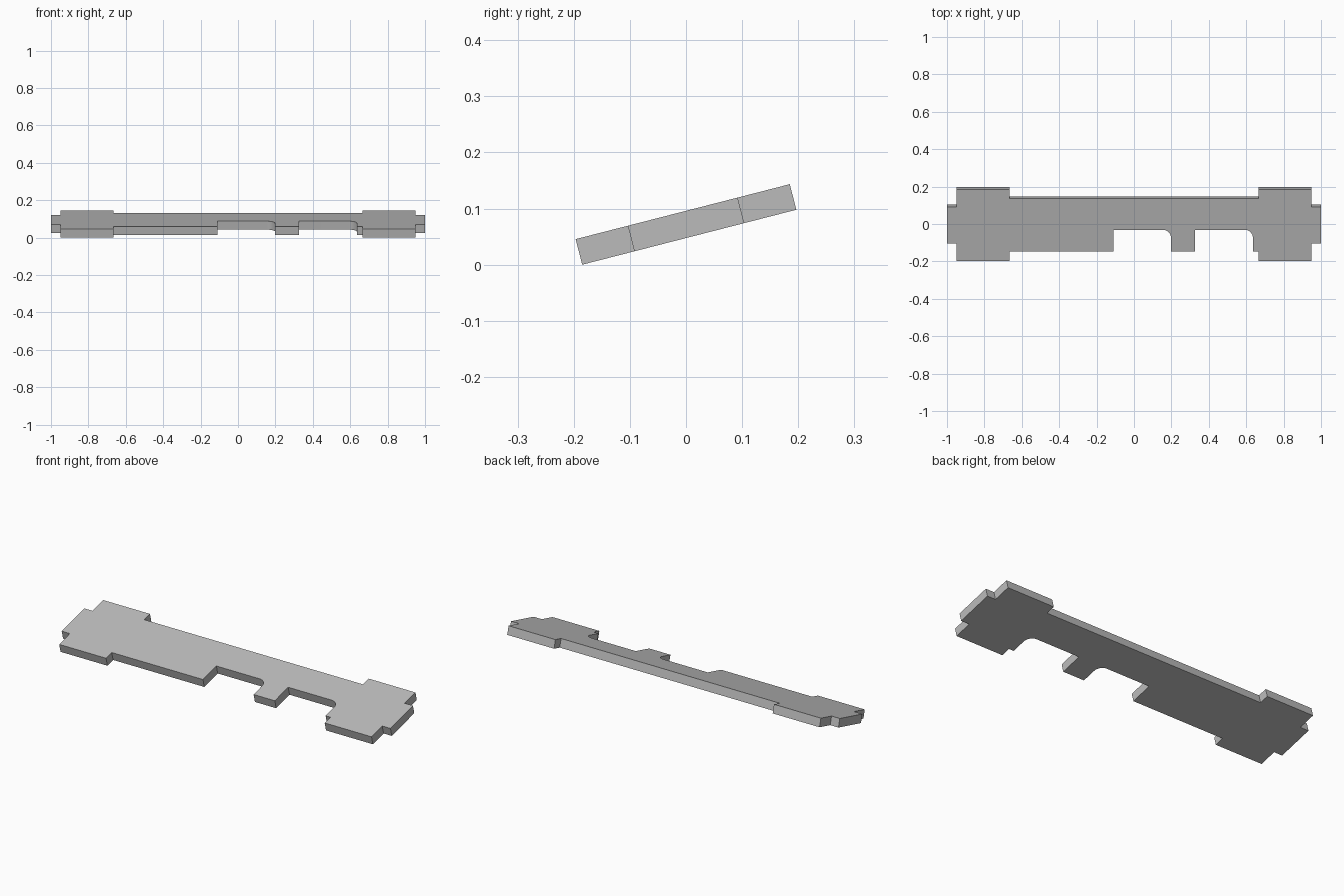
import bpy, bmesh
from math import sin, cos, pi, atan2
from mathutils import Matrix

cube = bpy.data.objects.get("Cube")
if cube:
    bpy.data.objects.remove(cube, do_unlink=True)

THICK = 0.047
TILT = atan2(0.098, 0.382)
WIDE, BODY, TAB = 0.197, 0.146, 0.101   # half depths of the plate sections
STEP, SHOULDER, END = 0.665, 0.95, 1.0  # half lengths of the plate sections
NOTCH_TOP, RADIUS = -0.026, 0.045


def end_outline(side):
    """Wide end with its small tab, front to back."""
    return [(side * x, y) for x, y in (
        (STEP, -BODY), (STEP, -WIDE), (SHOULDER, -WIDE), (SHOULDER, -TAB),
        (END, -TAB), (END, TAB), (SHOULDER, TAB), (SHOULDER, WIDE),
        (STEP, WIDE), (STEP, BODY))]


def notch(x0, x1):
    """Front cut-out with one rounded inner corner."""
    cx, cy = x1 - RADIUS, NOTCH_TOP - RADIUS
    arc = [(cx + RADIUS * cos(a), cy + RADIUS * sin(a))
           for a in (pi / 2 * (1 - i / 10) for i in range(11))]
    return [(x0, -BODY), (x0, NOTCH_TOP)] + arc + [(x1, -BODY)]


# Outline, counter-clockwise from the left front
outline = (notch(-0.11, 0.198) + notch(0.327, 0.636)
           + end_outline(1) + end_outline(-1)[::-1])

# Plate, extruded and tilted up towards the back
bm = bmesh.new()
face = bm.faces.new([bm.verts.new((x, y, -THICK / 2)) for x, y in outline])
ext = bmesh.ops.extrude_face_region(bm, geom=[face])
bmesh.ops.translate(bm, vec=(0, 0, THICK),
                    verts=[v for v in ext["geom"] if isinstance(v, bmesh.types.BMVert)])
bmesh.ops.recalc_face_normals(bm, faces=bm.faces)
bm.transform(Matrix.Rotation(TILT, 4, "X"))
bm.transform(Matrix.Translation((0, 0, -min(v.co.z for v in bm.verts))))

mesh = bpy.data.meshes.new("notched_plate")
bm.to_mesh(mesh)
bm.free()
plate = bpy.data.objects.new("notched_plate", mesh)
bpy.context.collection.objects.link(plate)

# Plain grey
grey = bpy.data.materials.new("plain_grey")
grey.use_nodes = True
grey.diffuse_color = (0.5, 0.5, 0.5, 1)
grey.node_tree.nodes["Principled BSDF"].inputs["Base Color"].default_value = (0.5, 0.5, 0.5, 1)
mesh.materials.append(grey)

# Smooth only the rounded corners
bpy.ops.object.select_all(action="DESELECT")
plate.select_set(True)
bpy.context.view_layer.objects.active = plate
bpy.ops.object.shade_smooth_by_angle(angle=pi / 6)
